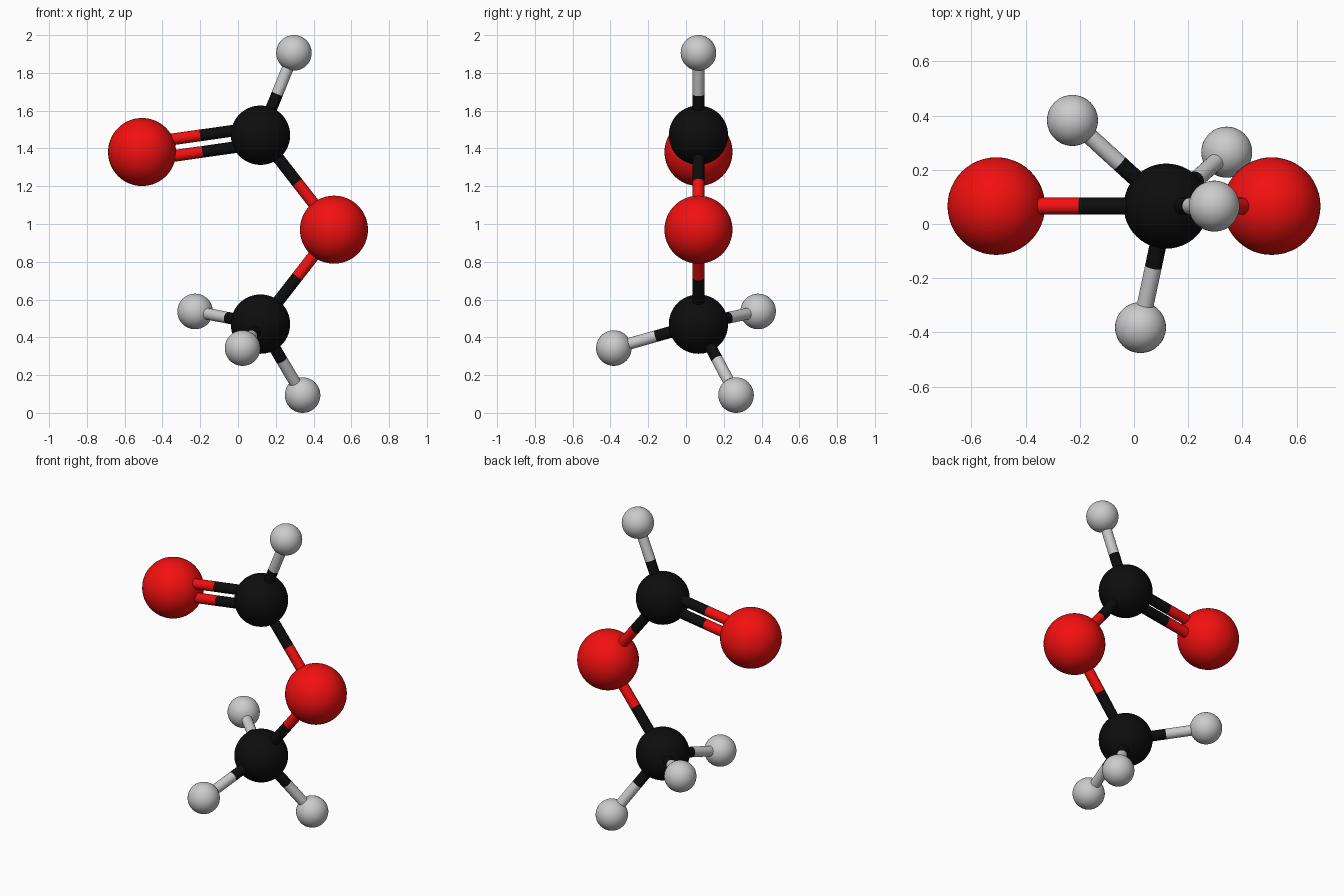
import bpy
from mathutils import Vector

if "Cube" in bpy.data.objects:
    bpy.data.objects.remove(bpy.data.objects["Cube"])


def material(name, color):
    m = bpy.data.materials.new(name)
    m.diffuse_color = color
    m.use_nodes = True
    m.node_tree.nodes["Principled BSDF"].inputs["Base Color"].default_value = m.diffuse_color
    return m


MATS = {"carbon": material("black", (0.004, 0.004, 0.004, 1)),
        "oxygen": material("red", (0.9, 0.005, 0.005, 1)),
        "hydrogen": material("light_grey", (0.55, 0.55, 0.55, 1))}
RADII = {"carbon": 0.157, "oxygen": 0.18, "hydrogen": 0.094}
BOND_R = 0.031
Y = 0.066

# Atom name: (element, centre)
ATOMS = {
    "upper_carbon": ("carbon", (0.119, Y, 1.47)),
    "lower_carbon": ("carbon", (0.119, Y, 0.47)),
    "double_oxygen": ("oxygen", (-0.508, Y, 1.381)),
    "bridge_oxygen": ("oxygen", (0.508, Y, 0.97)),
    "top_hydrogen": ("hydrogen", (0.296, Y, 1.906)),
    "left_hydrogen": ("hydrogen", (-0.227, 0.382, 0.537)),
    "front_hydrogen": ("hydrogen", (0.024, -0.382, 0.343)),
    "bottom_hydrogen": ("hydrogen", (0.342, 0.265, 0.094)),
}


def finish(name, element):
    ob = bpy.context.object
    ob.name = name
    ob.data.materials.append(MATS[element])
    bpy.ops.object.shade_smooth_by_angle()


def rod(name, a, b, element):
    d = b - a
    bpy.ops.mesh.primitive_cylinder_add(
        vertices=24, radius=BOND_R, depth=d.length, location=(a + b) / 2,
        rotation=d.to_track_quat('Z', 'Y').to_euler())
    finish(name, element)


# Each bond is two rods, coloured like the atom at their end
def bond(first, second, shift=Vector(), tag=""):
    (ea, a), (eb, b) = ATOMS[first], ATOMS[second]
    a, b = Vector(a) + shift, Vector(b) + shift
    mid = (a + b) / 2
    rod(f"bond{tag}_{first}_to_{second}_near", a, mid, ea)
    rod(f"bond{tag}_{first}_to_{second}_far", mid, b, eb)


# Atoms
for name, (element, centre) in ATOMS.items():
    bpy.ops.mesh.primitive_uv_sphere_add(
        segments=48, ring_count=32, radius=RADII[element], location=centre)
    finish(name, element)

# Single bonds
bond("upper_carbon", "top_hydrogen")
for c in ("upper_carbon", "lower_carbon"):
    bond(c, "bridge_oxygen")
for h in ("left_hydrogen", "front_hydrogen", "bottom_hydrogen"):
    bond("lower_carbon", h)

# Double bond: two parallel rods, one above the other
axis = Vector(ATOMS["double_oxygen"][1]) - Vector(ATOMS["upper_carbon"][1])
side = axis.cross(Vector((0, 1, 0))).normalized() * 0.044
bond("upper_carbon", "double_oxygen", side, "_a")
bond("upper_carbon", "double_oxygen", -side, "_b")
